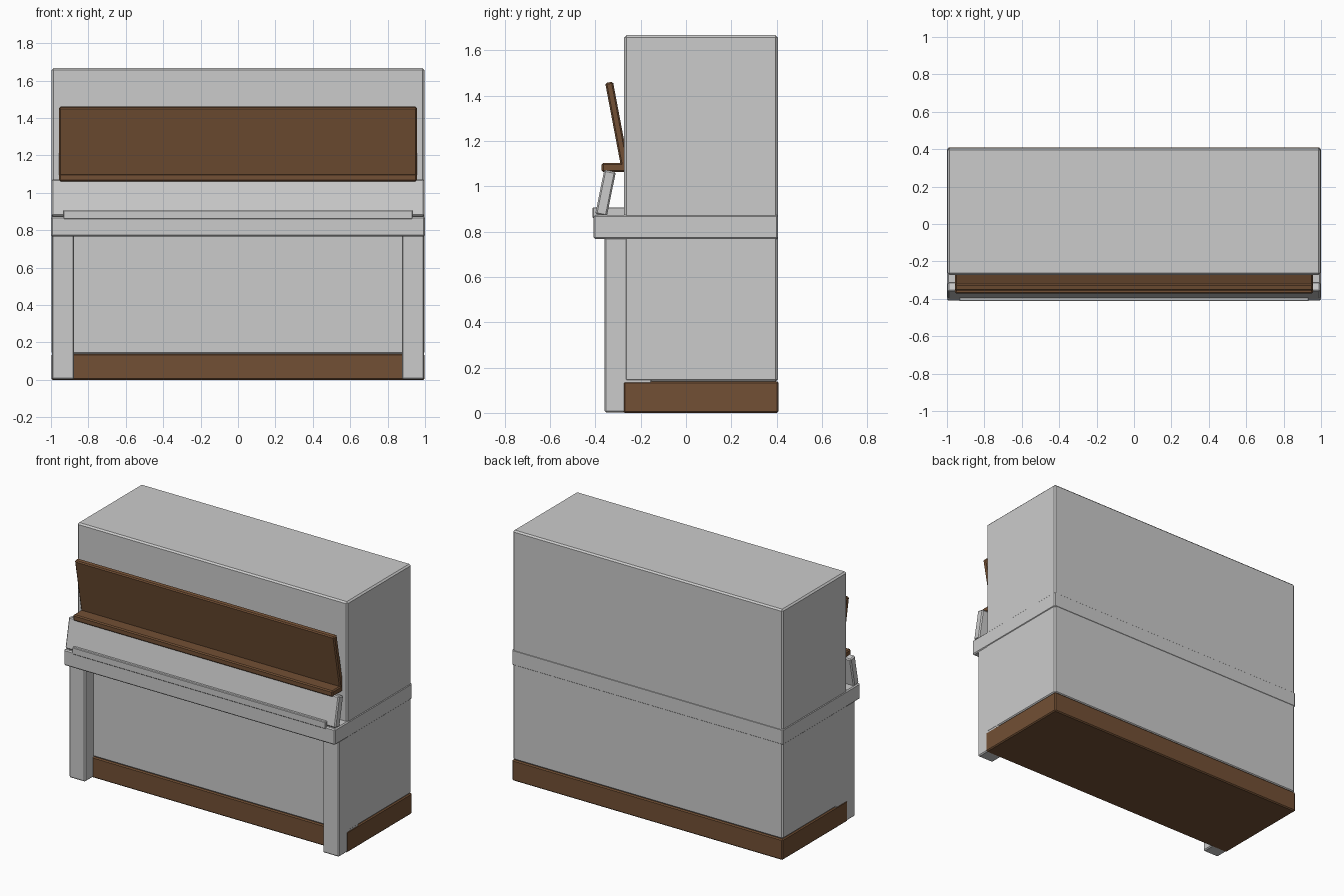
import bpy
import math

if "Cube" in bpy.data.objects:
    bpy.data.objects.remove(bpy.data.objects["Cube"])

brown = bpy.data.materials.new("brown_wood")
brown.diffuse_color = (0.17, 0.08, 0.035, 1)
brown.use_nodes = True
brown.node_tree.nodes["Principled BSDF"].inputs["Base Color"].default_value = brown.diffuse_color


def box(name, x, y, z, mat=None, bevel=0.007, tilt=0.0):
    """Bevelled box from (min, max) ranges, tilted about X through its centre."""
    bpy.ops.mesh.primitive_cube_add(size=1)
    ob = bpy.context.object
    ob.name = name
    ob.scale = [r[1] - r[0] for r in (x, y, z)]
    bpy.ops.object.transform_apply(location=False, rotation=False, scale=True)
    ob.location = [(r[0] + r[1]) / 2 for r in (x, y, z)]
    ob.rotation_euler.x = math.radians(tilt)
    mod = ob.modifiers.new("bevel", "BEVEL")
    mod.width = bevel
    mod.segments = 1
    if mat:
        ob.data.materials.append(mat)
    return ob


# Cabinet and plinth
box("cabinet", (-0.996, 0.996), (-0.273, 0.405), (0.137, 1.667), bevel=0.01)
box("plinth", (-0.998, 0.998), (-0.277, 0.409), (0, 0.139), brown)

# Key bed slab running through the cabinet, and the key slip on it
box("key_bed", (-1, 1), (-0.408, 0.407), (0.767, 0.873))
box("key_slip", (-0.934, 0.934), (-0.413, -0.26), (0.86, 0.907), bevel=0.004)

# Fallboard leaning back over the keys
box("fallboard", (-0.996, 0.996), (-0.381, -0.329), (0.87, 1.07), tilt=-11.5)

# Music shelf and desk
box("music_shelf", (-0.957, 0.957), (-0.372, -0.265), (1.062, 1.102), brown)
box("music_desk", (-0.957, 0.957), (-0.321, -0.286), (1.075, 1.462), brown, tilt=10.7)

# Front legs
for side, name in ((-1, "left_leg"), (1, "right_leg")):
    xs = sorted((side * 0.876, side * 0.995))
    box(name, xs, (-0.359, -0.15), (0.002, 0.775))
